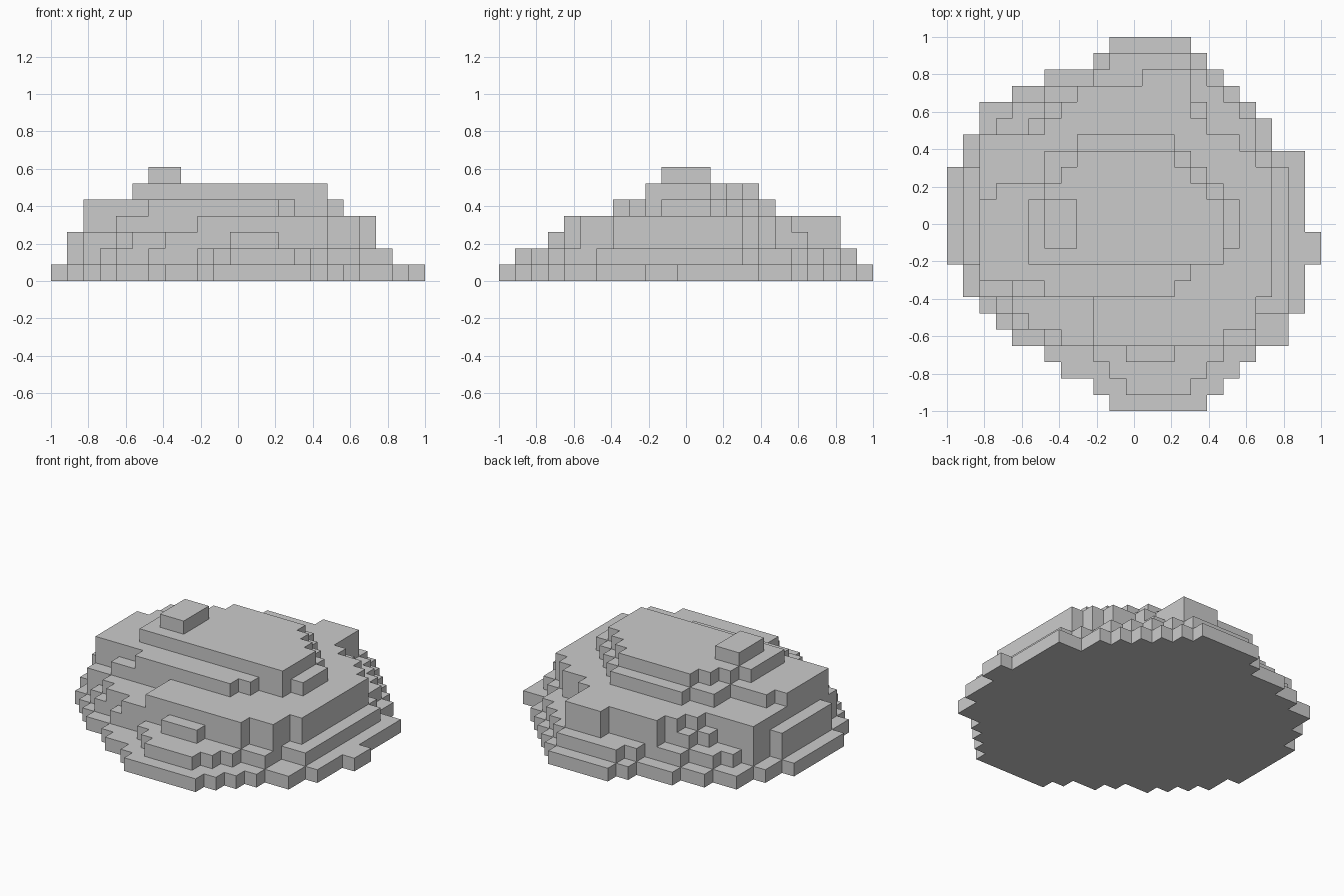
import bpy, bmesh

if "Cube" in bpy.data.objects:
    bpy.data.objects.remove(bpy.data.objects["Cube"])

N = 23                 # cells along the longest side
S = 2.0 / N            # cell size

# Each tier is a stepped plan: first row, then bands of (end row, left column, right column)
base = (0, [(1, 10, 16), (2, 9, 17), (3, 7, 18), (4, 6, 19), (5, 4, 21), (6, 3, 21),
            (7, 2, 22), (9, 1, 22), (11, 0, 23), (15, 0, 22), (16, 1, 22), (17, 1, 20),
            (18, 2, 20), (19, 2, 19), (20, 4, 18), (21, 6, 17), (22, 9, 16), (23, 10, 15)])
skirt = (1, [(2, 11, 15), (3, 10, 16), (4, 9, 17), (5, 6, 19), (6, 4, 19), (7, 3, 21),
             (9, 2, 21), (15, 1, 21), (16, 2, 20), (17, 2, 19), (18, 3, 19), (19, 4, 18),
             (20, 6, 17), (21, 9, 16), (22, 10, 15)])
lower_body = (3, [(4, 11, 14), (5, 7, 17), (6, 5, 19), (7, 4, 19), (9, 2, 20), (15, 1, 20),
                  (16, 2, 19), (17, 2, 18), (18, 5, 16), (19, 6, 16), (20, 8, 15), (21, 12, 15)])
upper_body = (4, [(5, 9, 17), (7, 9, 19), (8, 4, 20), (15, 2, 20), (16, 2, 19), (17, 2, 18),
                  (18, 6, 16), (19, 7, 15), (20, 8, 15), (21, 12, 15)])
shoulder = (7, [(8, 6, 14), (9, 2, 15), (10, 2, 17), (13, 2, 18), (14, 3, 17),
                (15, 6, 16), (16, 6, 15), (17, 8, 14)])
crown = (9, [(13, 5, 17), (14, 6, 16), (15, 7, 15), (16, 8, 14)])
peak = (10, [(13, 6, 8)])

# Fill the cells of every tier
cells = set()
for k, (row, bands) in enumerate([base, skirt, lower_body, upper_body, shoulder, crown, peak]):
    for end, left, right in bands:
        cells.update((i, j, k) for j in range(row, end) for i in range(left, right))
        row = end

# Outward faces of a unit cell
SIDES = {
    (1, 0, 0): [(1, 0, 0), (1, 1, 0), (1, 1, 1), (1, 0, 1)],
    (-1, 0, 0): [(0, 0, 0), (0, 0, 1), (0, 1, 1), (0, 1, 0)],
    (0, 1, 0): [(0, 1, 0), (0, 1, 1), (1, 1, 1), (1, 1, 0)],
    (0, -1, 0): [(0, 0, 0), (1, 0, 0), (1, 0, 1), (0, 0, 1)],
    (0, 0, 1): [(0, 0, 1), (1, 0, 1), (1, 1, 1), (0, 1, 1)],
    (0, 0, -1): [(0, 0, 0), (0, 1, 0), (1, 1, 0), (1, 0, 0)],
}

# Stepped rock: only exposed cell faces, welded into one shell
bm = bmesh.new()
for i, j, k in sorted(cells):
    for (dx, dy, dz), corners in SIDES.items():
        if (i + dx, j + dy, k + dz) not in cells:
            bm.faces.new([bm.verts.new(((i + a) * S - 1, (j + b) * S - 1, (k + c) * S))
                          for a, b, c in corners])
bmesh.ops.remove_doubles(bm, verts=bm.verts, dist=S * 0.01)
mesh = bpy.data.meshes.new("stepped_rock")
bm.to_mesh(mesh)
bm.free()
bpy.context.collection.objects.link(bpy.data.objects.new("stepped_rock", mesh))
